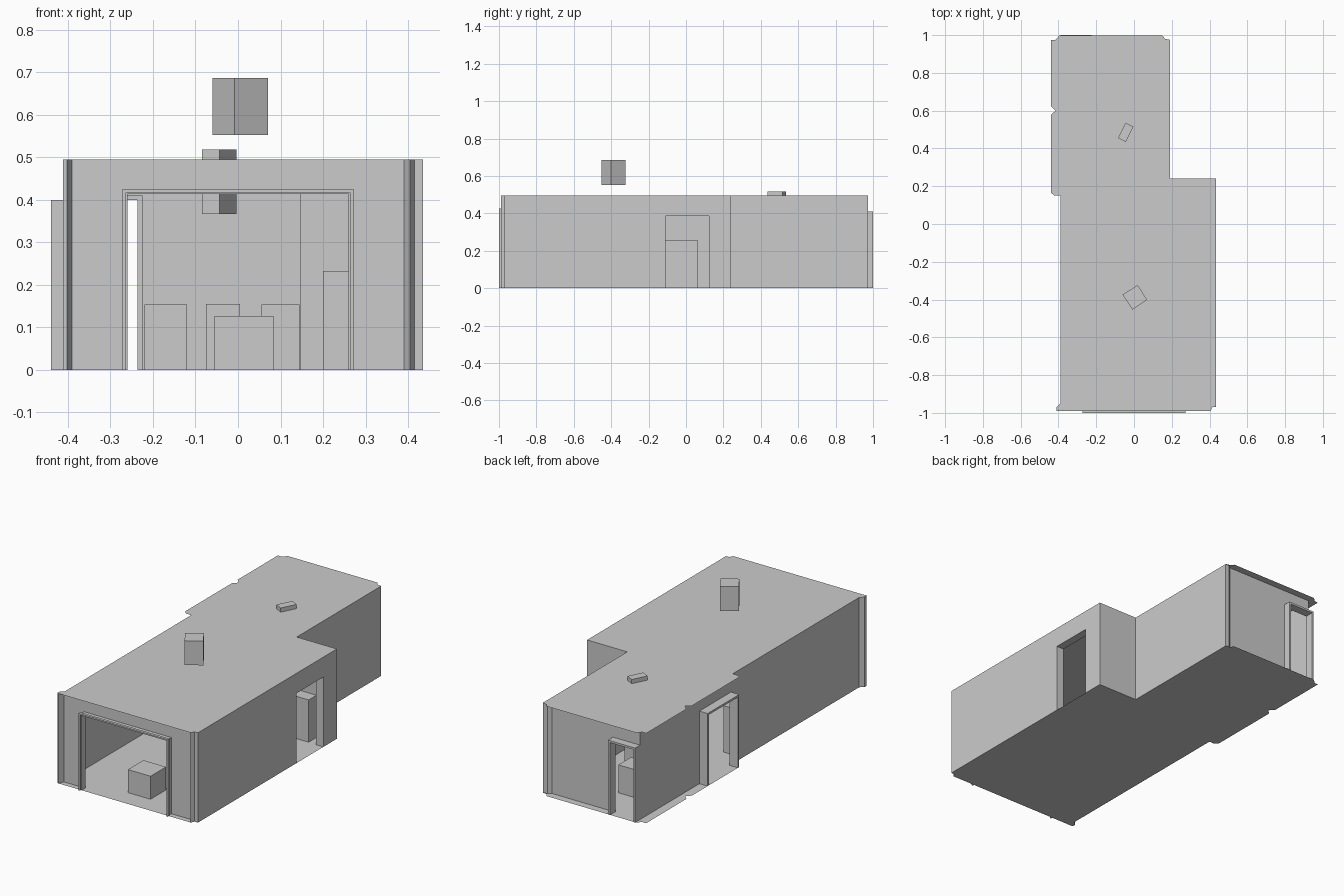
import bpy, bmesh, math
from mathutils import Matrix

if "Cube" in bpy.data.objects:
    bpy.data.objects.remove(bpy.data.objects["Cube"])

H = 0.495   # ceiling height


def make(name, polys):
    """Object from a list of flat polygons."""
    bm = bmesh.new()
    for p in polys:
        bm.faces.new([bm.verts.new(v) for v in p])
    bmesh.ops.remove_doubles(bm, verts=bm.verts, dist=1e-5)
    me = bpy.data.meshes.new(name)
    bm.to_mesh(me)
    bm.free()
    ob = bpy.data.objects.new(name, me)
    bpy.context.collection.objects.link(ob)
    return ob


def strip(name, pts, z0=0.0, z1=H):
    """Thin upright wall following a plan polyline."""
    make(name, [[(*a, z0), (*b, z0), (*b, z1), (*a, z1)]
                for a, b in zip(pts, pts[1:])])


def wall_with_door(name, a, b, d0, d1, top):
    """Thin wall from a to b with an opening between d0 and d1 along its axis."""
    k = 0 if abs(b[0] - a[0]) > abs(b[1] - a[1]) else 1

    def at(v):
        p = list(a)
        p[k] = v
        return tuple(p)
    p, q = at(d0), at(d1)
    polys = [[(*s, z0), (*e, z0), (*e, H), (*s, H)]
             for s, e, z0 in ((a, p, 0), (p, q, top), (q, b, 0))]
    make(name, polys)


def box(name, x0, x1, y0, y1, z0, z1, rot=0):
    bm = bmesh.new()
    bmesh.ops.create_cube(bm, size=1)
    bmesh.ops.scale(bm, verts=bm.verts, vec=(x1 - x0, y1 - y0, z1 - z0))
    bmesh.ops.rotate(bm, verts=bm.verts, matrix=Matrix.Rotation(math.radians(rot), 3, 'Z'))
    bmesh.ops.translate(bm, verts=bm.verts,
                        vec=((x0 + x1) / 2, (y0 + y1) / 2, (z0 + z1) / 2))
    me = bpy.data.meshes.new(name)
    bm.to_mesh(me)
    bm.free()
    bpy.context.collection.objects.link(bpy.data.objects.new(name, me))


def door_frame(name, along_x, d0, d1, w0, w1, top, t=0.011):
    """Two jambs and a lintel; d = span, w = depth range."""
    for part, a, b, z0, z1 in (("jamb_a", d0, d0 + t, 0, top),
                               ("jamb_b", d1 - t, d1, 0, top),
                               ("lintel", d0 + t, d1 - t, top - t, top)):
        if along_x:
            box(f"{name}_{part}", a, b, w0, w1, z0, z1)
        else:
            box(f"{name}_{part}", w0, w1, a, b, z0, z1)


# Floor and roof sheets share one outline
outline = [(-0.41, -0.99), (0.405, -0.99), (0.415, -0.97), (0.435, -0.97),
           (0.435, 0.24), (0.19, 0.24), (0.19, 0.975), (0.165, 0.98), (0.15, 0.998),
           (-0.395, 0.998), (-0.415, 0.975), (-0.44, 0.975),
           (-0.44, 0.625), (-0.415, 0.6), (-0.44, 0.578),
           (-0.44, 0.165), (-0.42, 0.15), (-0.39, 0.15),
           (-0.39, -0.95), (-0.41, -0.97)]
make("floor", [[(x, y, 0.0) for x, y in outline]])
make("roof", [[(x, y, H) for x, y in outline]])

# Room walls with doorways
wall_with_door("front_wall", (-0.39, -0.96), (0.39, -0.96), -0.265, 0.265, 0.42)
wall_with_door("left_wall", (-0.39, -0.96), (-0.39, 0.957), 0.17, 0.435, 0.4)
wall_with_door("back_wall", (-0.39, 0.957), (0.147, 0.957), -0.385, -0.23, 0.405)
wall_with_door("right_inner_wall", (0.39, -0.96), (0.39, 0.195), -0.11, 0.122, 0.385)
strip("inner_step_wall", [(0.39, 0.195), (0.147, 0.195), (0.147, 0.957)])

# Outer skin on the right side
wall_with_door("right_outer_wall", (0.435, -0.97), (0.435, 0.24), -0.11, 0.122, 0.385)
strip("outer_step_wall", [(0.435, 0.24), (0.19, 0.24), (0.19, 0.972)])
make("right_opening_lining", [
    [(0.39, y, 0), (0.435, y, 0), (0.435, y, 0.385), (0.39, y, 0.385)] for y in (-0.11, 0.122)
] + [[(0.39, -0.11, 0.385), (0.435, -0.11, 0.385), (0.435, 0.122, 0.385), (0.39, 0.122, 0.385)]])

# Corner fins
strip("front_right_fin", [(0.435, -0.97), (0.415, -0.97), (0.405, -0.99), (0.39, -0.96)])
strip("front_left_fin", [(-0.39, -0.96), (-0.402, -0.99), (-0.412, -0.985),
                         (-0.41, -0.97), (-0.39, -0.95)])
strip("back_right_fin", [(0.19, 0.972), (0.165, 0.972), (0.147, 0.957)])

# Door frames
door_frame("front_outer_frame", True, -0.272, 0.272, -1.0, -0.985, 0.425, 0.008)
door_frame("front_inner_frame", True, -0.266, 0.266, -0.99, -0.955, 0.42, 0.006)
door_frame("left_frame", False, 0.165, 0.44, -0.44, -0.388, 0.4)
door_frame("back_frame", True, -0.39, -0.225, 0.952, 1.0, 0.41)

# Furniture blocks inside
box("front_crate", -0.055, 0.083, -0.88, -0.745, 0, 0.127)
box("left_cabinet", -0.388, -0.275, -0.11, 0.065, 0, 0.256)
box("right_cabinet", 0.2, 0.343, 0.125, 0.193, 0, 0.233)
box("back_block_left", -0.22, -0.12, 0.65, 0.76, 0, 0.154)
box("back_block_middle", -0.075, 0.005, 0.44, 0.53, 0, 0.155)
box("back_block_right", 0.055, 0.145, 0.65, 0.76, 0, 0.154)

# Block through the roof and block floating above it
box("roof_block", -0.067, -0.021, 0.44, 0.53, 0.367, 0.518, -27)
box("floating_block", -0.042, 0.052, -0.435, -0.341, 0.552, 0.686, 33)
